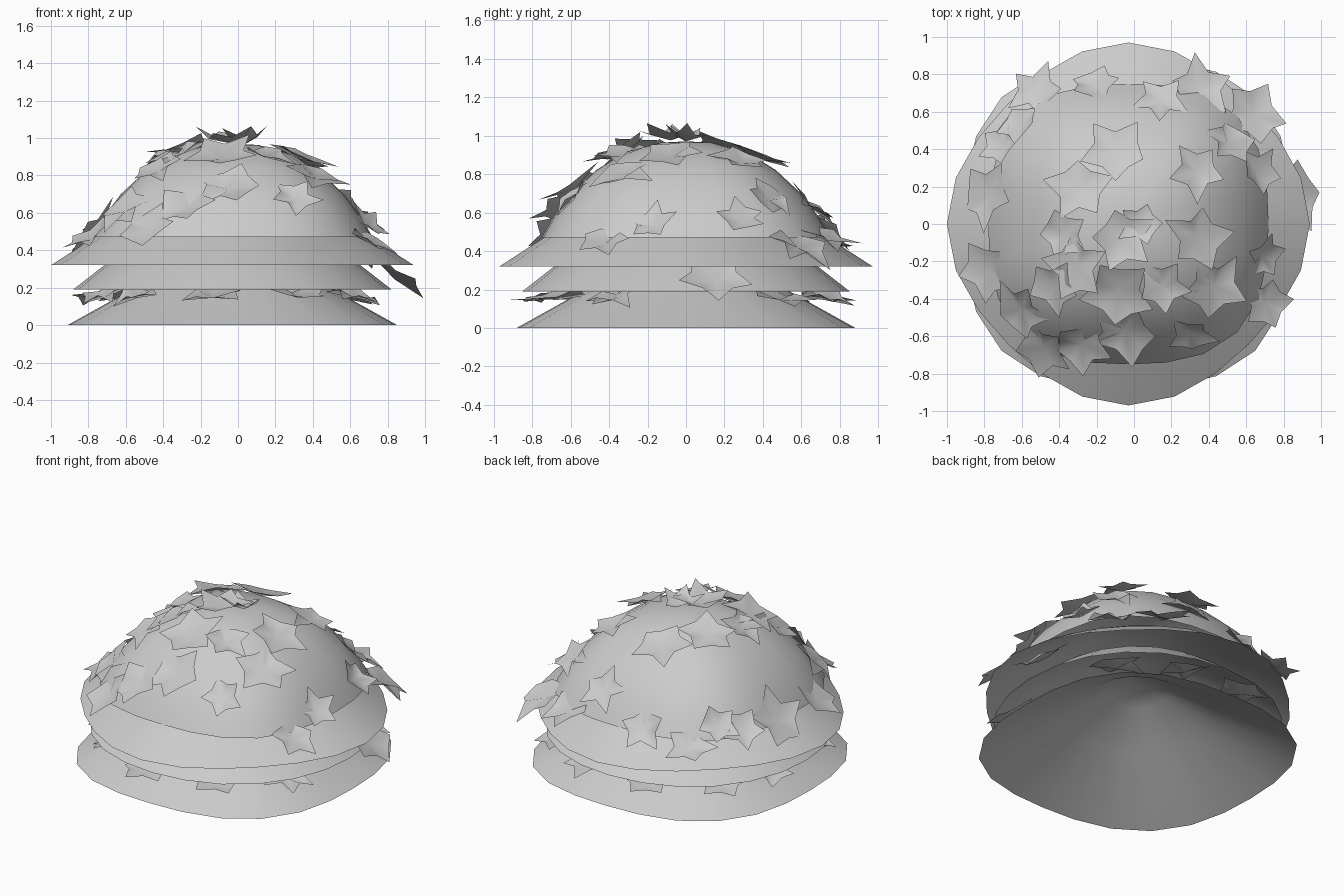
import bpy, bmesh, math, random
from mathutils import Vector

cube = bpy.data.objects.get("Cube")
if cube:
    bpy.data.objects.remove(cube, do_unlink=True)
random.seed(11)
CENTRE_X = -0.03
SIDES = 24
DOME_WAVE = -0.045

grey = bpy.data.materials.new("foliage_grey")
grey.use_nodes = True
grey.diffuse_color = (0.6, 0.6, 0.6, 1)
grey.node_tree.nodes["Principled BSDF"].inputs["Base Color"].default_value = (0.6, 0.6, 0.6, 1)


def finish(bm, name):
    for face in bm.faces:
        face.smooth = True
    mesh = bpy.data.meshes.new(name)
    bm.to_mesh(mesh)
    bm.free()
    mesh.materials.append(grey)
    obj = bpy.data.objects.new(name, mesh)
    bpy.context.collection.objects.link(obj)
    return obj


def skirt(name, profile, wave):
    """Open shell turned from a (radius, height) profile, with a four-cornered rim."""
    bm = bmesh.new()
    rings = []
    for r, z in profile[:-1]:
        ring = []
        for i in range(SIDES):
            a = math.tau * i / SIDES
            rr = r * (1 + wave * math.cos(4 * a))
            ring.append(bm.verts.new((CENTRE_X + rr * math.cos(a), rr * math.sin(a), z)))
        rings.append(ring)
    tip = bm.verts.new((CENTRE_X, 0, profile[-1][1]))
    for low, high in zip(rings, rings[1:]):
        for i in range(SIDES):
            j = (i + 1) % SIDES
            bm.faces.new((low[i], low[j], high[j], high[i]))
    for i in range(SIDES):
        bm.faces.new((rings[-1][i], rings[-1][(i + 1) % SIDES], tip))
    return finish(bm, name)


# Layered foliage shells, lowest first
dome = [(0.785, 0.47), (0.72, 0.58), (0.625, 0.70), (0.49, 0.82), (0.33, 0.915), (0.145, 0.963), (0, 0.97)]
skirt("bottom_skirt", [(0.92, 0), (0.45, 0.25), (0.18, 0.41), (0, 0.46)], -0.042)
skirt("lower_skirt", [(0.86, 0.19), (0.64, 0.36), (0.3, 0.55), (0, 0.62)], -0.01)
skirt("middle_skirt", [(0.94, 0.32), (0.7, 0.48), (0.35, 0.68), (0, 0.75)], 0.032)
skirt("top_dome", dome, DOME_WAVE)


def dome_point(x, y):
    """Height and outward normal of the foliage at a plan position."""
    angle = math.atan2(y, x - CENTRE_X)
    r = math.hypot(x - CENTRE_X, y) / (1 + DOME_WAVE * math.cos(4 * angle))
    points = [(0.95, 0.33)] + dome
    for (r0, z0), (r1, z1) in zip(points, points[1:]):
        if r >= r1:
            break
    z = z0 + (z1 - z0) * (r0 - r) / (r0 - r1)
    out = Vector((math.cos(angle), math.sin(angle), 0))
    return z, (out * (z1 - z0) + Vector((0, 0, r0 - r1))).normalized()


def leaf(bm, place, normal, size, turn, curl=0.0):
    """Five-pointed cupped leaf; curl lifts the tips."""
    rot = normal.to_track_quat('Z', 'Y')
    centre = bm.verts.new(place - normal * 0.02)
    ring = []
    for k in range(10):
        a = turn + math.tau * k / 10
        tip = k % 2 == 0
        r = size * (random.uniform(0.85, 1.15) if tip else random.uniform(0.55, 0.72))
        lift = curl + random.uniform(-0.045, 0.05) if tip else 0.012
        ring.append(bm.verts.new(place + rot @ Vector((r * math.cos(a), r * math.sin(a), lift))))
    for k in range(10):
        bm.faces.new((centre, ring[k], ring[(k + 1) % 10]))


# Leaves scattered over the dome and the middle skirt
spots = [(-.77, .15), (-.6, .53), (-.52, .7), (-.2, .73), (.14, .65), (.35, .72), (.64, .58),
         (.5, .43), (.65, .28), (-.1, .38), (.33, .28), (-.29, .18), (-.37, -.06), (.33, -.07),
         (.68, -.17), (-.08, -.36), (.15, -.33), (.42, -.33), (.7, -.42), (-.42, -.33),
         (-.6, -.45), (-.28, -.64), (-.05, -.57), (.3, -.58), (-.48, -.65), (-.78, -.25),
         (-.7, .42), (-.3, -.22)]
bm = bmesh.new()
for x, y in spots:
    z, normal = dome_point(x, y)
    normal = (normal + Vector((random.uniform(-.15, .15), random.uniform(-.15, .15), 0.35))).normalized()
    leaf(bm, Vector((x, y, z)) + normal * 0.022, normal, random.uniform(0.13, 0.2), random.uniform(0, 6))
finish(bm, "dome_leaves")

# Upturned leaves at the crown
bm = bmesh.new()
leaf(bm, Vector((-0.06, -0.08, 0.995)), Vector((-0.1, -0.05, 1)).normalized(), 0.18, 0.4, 0.035)
leaf(bm, Vector((0.04, 0.0, 0.99)), Vector((-0.1, 0.1, 1)).normalized(), 0.13, 1.1, 0.04)
finish(bm, "crown_leaves")

# Leaves poking out between the lower skirts
bm = bmesh.new()
for degrees in (40, 72, 105, 140, 165, 205, 228, 262, 298, 330):
    a = math.radians(degrees)
    out = Vector((math.cos(a), math.sin(a), 0))
    normal = (out * 0.3 + Vector((0, 0, 1))).normalized()
    place = out * 0.76 + Vector((CENTRE_X, 0, 0.165))
    leaf(bm, place, normal, random.uniform(0.12, 0.18), a)
finish(bm, "lower_leaves")

# Large drooping leaf on the left side
bm = bmesh.new()
leaf(bm, Vector((0.85, 0.15, 0.26)), Vector((0.7, 0.1, 1)).normalized(), 0.19, -math.pi / 2)
finish(bm, "left_leaf")
